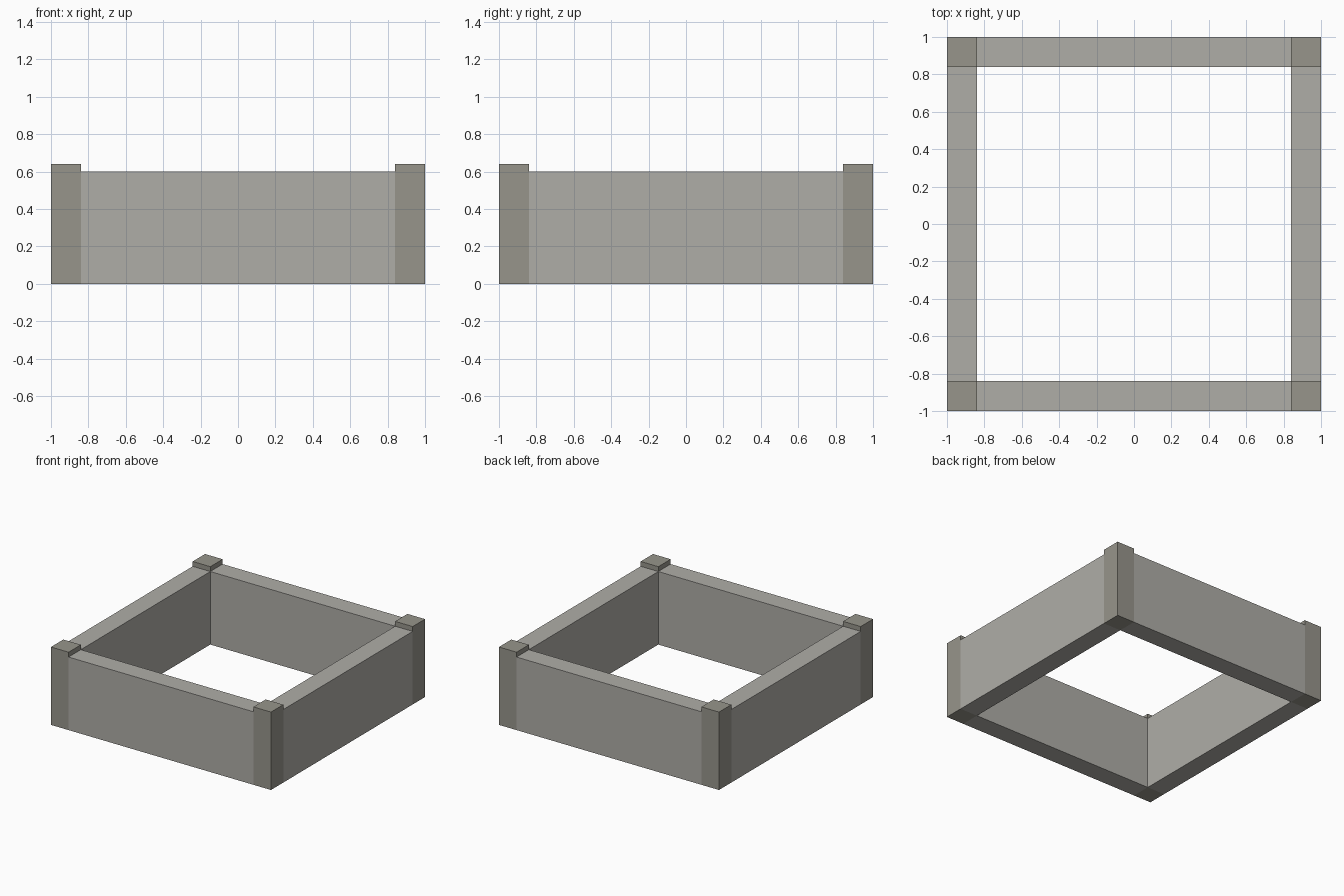
import bpy

if "Cube" in bpy.data.objects:
    bpy.data.objects.remove(bpy.data.objects["Cube"])

OUTER, THICK = 1.0, 0.16
WALL_H, POST_H = 0.60, 0.64
MID = OUTER - THICK / 2          # centre line of walls and posts
SPAN = 2 * (OUTER - THICK)       # clear length between posts


def material(name, color):
    mat = bpy.data.materials.new(name)
    mat.diffuse_color = color
    mat.use_nodes = True
    mat.node_tree.nodes["Principled BSDF"].inputs["Base Color"].default_value = mat.diffuse_color
    return mat


def box(name, x, y, size, mat):
    """Box standing on the ground, centred at x, y."""
    bpy.ops.mesh.primitive_cube_add(size=1, location=(x, y, size[2] / 2))
    obj = bpy.context.object
    obj.name = name
    obj.scale = size
    bpy.ops.object.transform_apply(location=False, rotation=False, scale=True)
    obj.data.materials.append(mat)


wall_stone = material("wall_stone", (0.43, 0.42, 0.39, 1))
post_stone = material("post_stone", (0.31, 0.30, 0.26, 1))

# Four walls fitted between the posts
for name, sign in (("front", -1), ("back", 1)):
    box(name + "_wall", 0, sign * MID, (SPAN, THICK, WALL_H), wall_stone)
for name, sign in (("left", -1), ("right", 1)):
    box(name + "_wall", sign * MID, 0, (THICK, SPAN, WALL_H), wall_stone)

# Corner posts, slightly taller than the walls
for y_name, sy in (("front", -1), ("back", 1)):
    for x_name, sx in (("left", -1), ("right", 1)):
        box(f"{y_name}_{x_name}_post", sx * MID, sy * MID,
            (THICK, THICK, POST_H), post_stone)
